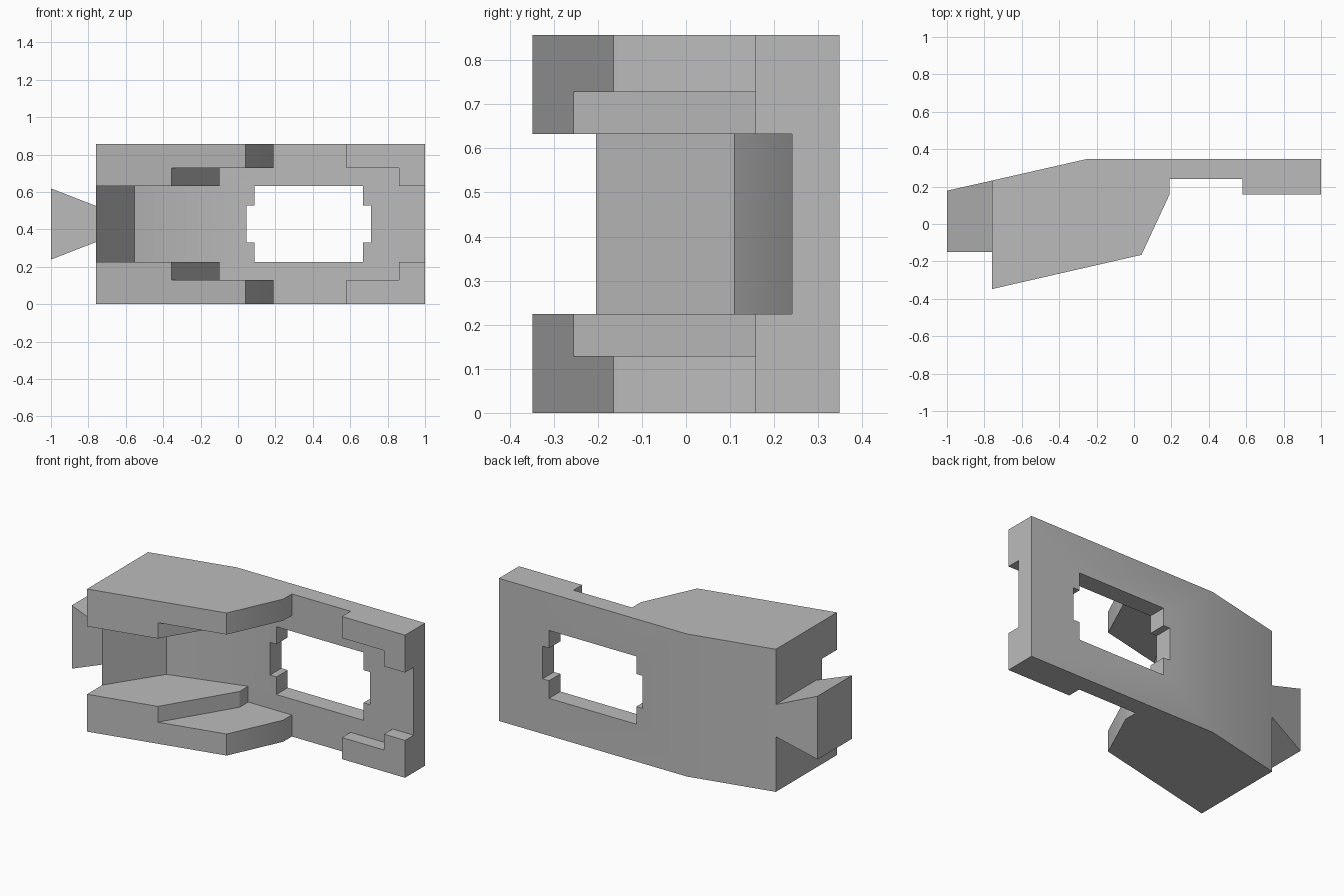
import bpy
import bmesh
import math

cube = bpy.data.objects.get("Cube")
if cube:
    bpy.data.objects.remove(cube, do_unlink=True)

HEIGHT = 0.857
MID = HEIGHT / 2

grey = bpy.data.materials.new("plain grey")
grey.use_nodes = True
grey.diffuse_color = (0.5, 0.5, 0.5, 1)
grey.node_tree.nodes["Principled BSDF"].inputs["Base Color"].default_value = (0.5, 0.5, 0.5, 1)


def link_mesh(name, bm):
    bmesh.ops.recalc_face_normals(bm, faces=bm.faces[:])
    mesh = bpy.data.meshes.new(name)
    bm.to_mesh(mesh)
    bm.free()
    mesh.materials.append(grey)
    obj = bpy.data.objects.new(name, mesh)
    bpy.context.collection.objects.link(obj)
    return obj


def prism(name, outline, half_height):
    """Extrude a plan outline equally above and below the middle height."""
    bm = bmesh.new()
    base = bm.faces.new([bm.verts.new((x, y, MID - half_height)) for x, y in outline])
    top = bmesh.ops.extrude_face_region(bm, geom=[base])["geom"]
    bmesh.ops.translate(bm, vec=(0, 0, 2 * half_height),
                        verts=[v for v in top if isinstance(v, bmesh.types.BMVert)])
    return link_mesh(name, bm)


def activate(obj):
    bpy.ops.object.select_all(action="DESELECT")
    obj.select_set(True)
    bpy.context.view_layer.objects.active = obj


def carve(target, cutter):
    cutter.hide_render = True
    mod = target.modifiers.new("carve", "BOOLEAN")
    mod.operation = "DIFFERENCE"
    mod.solver = "EXACT"
    mod.object = cutter
    activate(target)
    bpy.ops.object.modifier_apply(modifier=mod.name)
    bpy.data.objects.remove(cutter, do_unlink=True)


# Full-height body with its sloped back corner and angled front
body = prism("body", [(-0.76, 0.232), (-0.25, 0.348), (1, 0.348), (1, 0.158),
                      (0.19, 0.158), (0.04, -0.165), (-0.76, -0.348)], MID)

# Gap between the front block and the end pads
carve(body, prism("gap_cutter", [(0.19, 0.24), (0.58, 0.24), (0.58, -0.6), (0.19, -0.6)], 0.6))

# Stepped ledges above and below the pocket
carve(body, prism("ledge_cutter", [(-0.51, -0.5), (-0.355, -0.256), (-0.10, 0.158),
                                   (-0.10, 0.24), (0.86, 0.24), (0.86, -0.5)], 0.299))

# Deep central pocket with its angled inner wall
carve(body, prism("pocket_cutter", [(-0.8, -0.5), (-0.8, -0.265), (-0.553, 0.11),
                                    (-0.10, 0.24), (1.2, 0.24), (1.2, -0.5)], 0.204))

# Window: a tall opening with a shallow notch at each end
for left, right, half in ((0.087, 0.667, 0.204), (0.045, 0.71, 0.098)):
    carve(body, prism("window_cutter", [(left, 0.1), (right, 0.1), (right, 0.5), (left, 0.5)], half))

activate(body)
bpy.ops.object.shade_smooth_by_angle(angle=math.radians(30))

# Flared tail on the right-hand end, open where it meets the body
bm = bmesh.new()
bmesh.ops.create_cube(bm, size=2)
joint = [f for f in bm.faces if f.normal.x > 0.9]
for v in bm.verts:
    outer = v.co.x < 0
    back = v.co.y > 0
    v.co.z = MID + v.co.z * (0.19 if outer else 0.097)
    v.co.y = (0.178 if outer else 0.232) if back else -0.15
    v.co.x = -1 if outer else -0.76
bmesh.ops.delete(bm, geom=joint, context="FACES_ONLY")
link_mesh("tail", bm)
